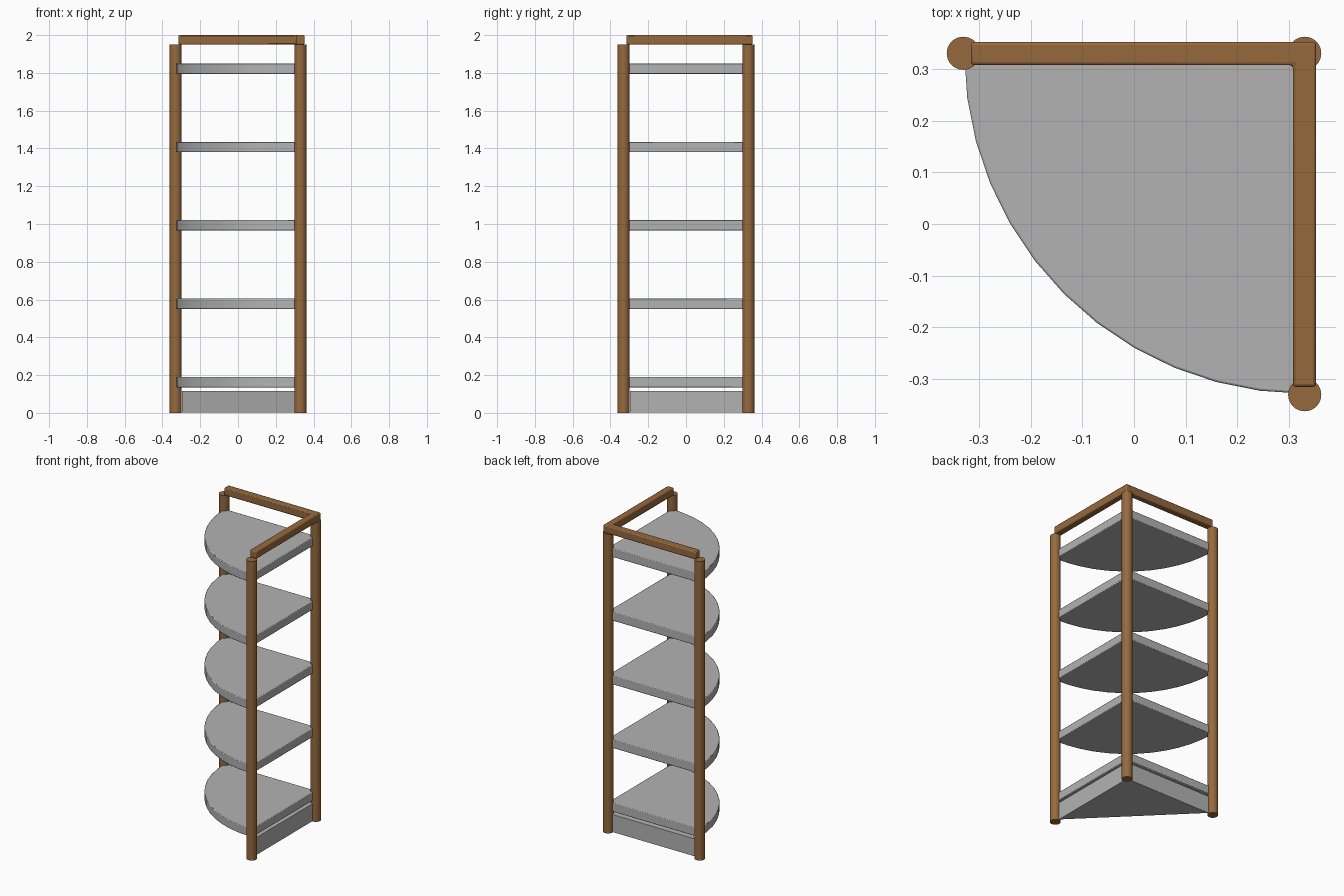
import bpy
import bmesh
import math

if "Cube" in bpy.data.objects:
    bpy.data.objects.remove(bpy.data.objects["Cube"], do_unlink=True)

CORNER = 0.33          # post axis distance from the centre
POST_RADIUS = 0.032
POST_HEIGHT = 1.95


def make_material(name, color):
    mat = bpy.data.materials.new(name)
    mat.use_nodes = True
    mat.diffuse_color = color
    mat.node_tree.nodes["Principled BSDF"].inputs["Base Color"].default_value = color
    return mat


wood = make_material("warm_wood", (0.305, 0.141, 0.048, 1))
grey = make_material("light_grey", (0.45, 0.45, 0.45, 1))


def smooth(obj):
    bpy.ops.object.select_all(action="DESELECT")
    obj.select_set(True)
    bpy.context.view_layer.objects.active = obj
    bpy.ops.object.shade_smooth_by_angle(angle=math.radians(30))


def prism(name, outline, bottom, top, mat, bevel=0.0):
    """Extrude a flat outline upwards, with optional softened edges."""
    bm = bmesh.new()
    base = bm.faces.new([bm.verts.new((x, y, bottom)) for x, y in outline])
    side = bmesh.ops.extrude_face_region(bm, geom=[base])
    verts = [g for g in side["geom"] if isinstance(g, bmesh.types.BMVert)]
    bmesh.ops.translate(bm, verts=verts, vec=(0, 0, top - bottom))
    bmesh.ops.recalc_face_normals(bm, faces=bm.faces)
    mesh = bpy.data.meshes.new(name)
    bm.to_mesh(mesh)
    bm.free()
    mesh.materials.append(mat)
    obj = bpy.data.objects.new(name, mesh)
    bpy.context.collection.objects.link(obj)
    if bevel:
        mod = obj.modifiers.new("soft_edges", "BEVEL")
        mod.width = bevel
        mod.segments = 2
        mod.limit_method = "ANGLE"
        mod.angle_limit = math.radians(40)
    smooth(obj)
    return obj


# Three round posts
posts = {"right_post": (-CORNER, CORNER),
         "corner_post": (CORNER, CORNER),
         "front_post": (CORNER, -CORNER)}
for name, (x, y) in posts.items():
    bpy.ops.mesh.primitive_cylinder_add(vertices=32, radius=POST_RADIUS, depth=POST_HEIGHT,
                                        location=(x, y, POST_HEIGHT / 2))
    post = bpy.context.object
    post.name = name
    post.data.materials.append(wood)
    smooth(post)

# L-shaped top rail over the two straight sides
inner, outer, end = 0.307, 0.352, -0.315
rail = [(end, inner), (inner, inner), (inner, end), (outer, end), (outer, outer), (end, outer)]
prism("top_rail", rail, POST_HEIGHT, 2.0, wood, 0.006)

# Quarter-round shelves
radius, steps = 0.658, 12
arc = [math.pi + math.pi / 2 * i / steps for i in range(steps + 1)]
quarter = [(CORNER, CORNER)] + [(CORNER + radius * math.cos(a), CORNER + radius * math.sin(a))
                                for a in arc]
for i in range(5):
    z = 0.135 + 0.415 * i
    prism(f"shelf_{i + 1}", quarter, z, z + 0.055, grey, 0.004)

# Triangular plinth between the posts
tip = -0.297
prism("plinth", [(CORNER, CORNER), (tip, CORNER), (CORNER, tip)], 0.003, 0.117, grey)
